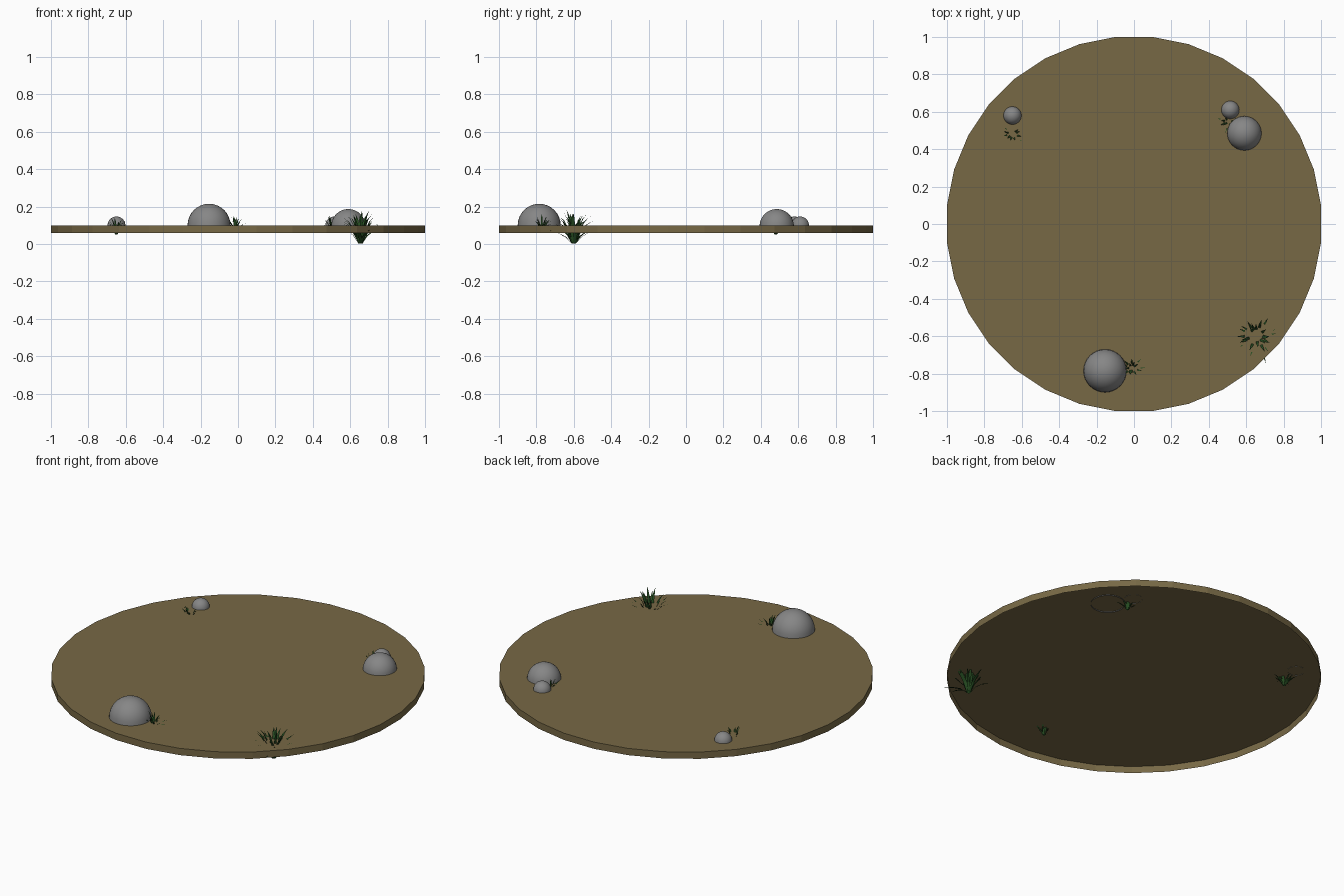
import bpy, bmesh, math, random
from mathutils import Vector

if "Cube" in bpy.data.objects:
    bpy.data.objects.remove(bpy.data.objects["Cube"])

random.seed(7)


def material(name, rgb):
    m = bpy.data.materials.new(name)
    m.diffuse_color = (*rgb, 1)
    m.use_nodes = True
    m.node_tree.nodes["Principled BSDF"].inputs["Base Color"].default_value = m.diffuse_color
    return m


EARTH = material("earth brown", (0.185, 0.140, 0.060))
STONE = material("stone grey", (0.24, 0.24, 0.24))
GRASS = material("grass green", (0.020, 0.075, 0.016))


def finish(name, bm, mat, smooth=False):
    mesh = bpy.data.meshes.new(name)
    bm.to_mesh(mesh)
    bm.free()
    mesh.materials.append(mat)
    for p in mesh.polygons:
        p.use_smooth = smooth
    ob = bpy.data.objects.new(name, mesh)
    bpy.context.collection.objects.link(ob)
    return ob


# Ground disc: 32-sided top with a rim turned down, open underneath
bm = bmesh.new()
SIDES, R, TOP, BOTTOM = 32, 1 / math.cos(math.pi / 32), 0.10, 0.06
angles = [(i + 0.5) * 2 * math.pi / SIDES for i in range(SIDES)]
upper = [bm.verts.new((R * math.cos(a), R * math.sin(a), TOP)) for a in angles]
lower = [bm.verts.new((v.co.x, v.co.y, BOTTOM)) for v in upper]
bm.faces.new(upper)
for i in range(SIDES):
    j = (i + 1) % SIDES
    bm.faces.new((lower[i], lower[j], upper[j], upper[i]))
finish("ground_disc", bm, EARTH)


# Rocks: open half spheres set on the disc
def rock(name, x, y, z, r):
    bm = bmesh.new()
    bmesh.ops.create_uvsphere(bm, u_segments=32, v_segments=16, radius=r)
    bmesh.ops.delete(bm, geom=[v for v in bm.verts if v.co.z < -1e-4], context='VERTS')
    ob = finish(name, bm, STONE, True)
    ob.location = (x, y, z)


rock("large_rock", -0.155, -0.785, 0.100, 0.115)
rock("medium_rock", 0.59, 0.485, 0.095, 0.092)
rock("small_rock_right", 0.515, 0.61, 0.099, 0.048)
rock("small_rock_left", -0.65, 0.58, 0.099, 0.048)


# Grass tufts: tapered blades that curve outward from a shared root
def tuft(name, root, spread, height, count, width):
    bm = bmesh.new()
    root = Vector(root)
    for i in range(count):
        a = 2 * math.pi * (i + random.uniform(-0.4, 0.4)) / count
        out = Vector((math.cos(a), math.sin(a), 0))
        side = Vector((-out.y, out.x, 0))
        lean = random.uniform(0.3, 1.0)
        reach = spread * lean
        rise = height * (1.15 - 0.8 * lean) * random.uniform(0.75, 1.0)
        start = root + out * spread * 0.08
        rows = []
        for t, w in ((0, 0.6), (0.35, 1.0), (0.7, 0.7)):
            p = start + out * reach * t ** 1.3 + Vector((0, 0, rise * (1.6 * t - 0.6 * t * t)))
            rows.append([bm.verts.new(p + side * s * w * width / 2) for s in (-1, 1)])
        tip = bm.verts.new(start + out * reach + Vector((0, 0, rise)))
        for (a0, a1), (b0, b1) in zip(rows, rows[1:]):
            bm.faces.new((a0, a1, b1, b0))
        bm.faces.new((rows[-1][0], rows[-1][1], tip))
    finish(name, bm, GRASS)


tuft("grass_front_right", (0.655, -0.60, 0.004), 0.145, 0.215, 30, 0.016)
tuft("grass_by_large_rock", (-0.015, -0.77, 0.062), 0.075, 0.115, 16, 0.010)
tuft("grass_back_right", (0.505, 0.55, 0.062), 0.065, 0.115, 16, 0.010)
tuft("grass_back_left", (-0.65, 0.48, 0.052), 0.075, 0.11, 16, 0.011)
